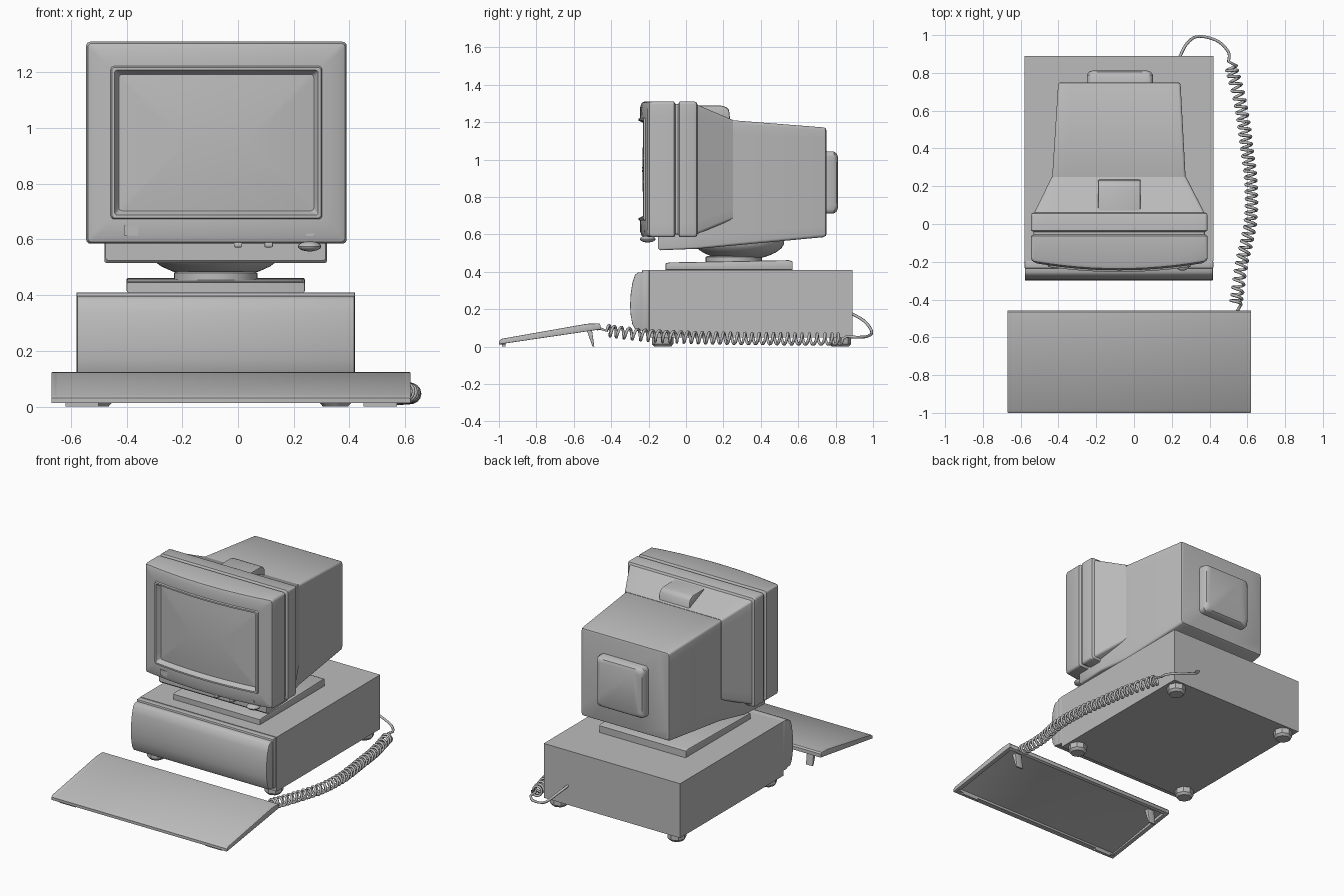
import bpy, bmesh
from math import sin, cos, pi, radians
from mathutils import Vector

cube = bpy.data.objects.get("Cube")
if cube:
    bpy.data.objects.remove(cube, do_unlink=True)

grey = bpy.data.materials.new("case_grey")
grey.use_nodes = True
grey.diffuse_color = (0.5, 0.5, 0.5, 1)
grey.node_tree.nodes["Principled BSDF"].inputs["Base Color"].default_value = (0.5, 0.5, 0.5, 1)

MID = -0.08  # the machine sits slightly right of centre


def finish(name, bm, angle=35):
    bmesh.ops.recalc_face_normals(bm, faces=bm.faces)
    mesh = bpy.data.meshes.new(name)
    bm.to_mesh(mesh)
    bm.free()
    obj = bpy.data.objects.new(name, mesh)
    bpy.context.collection.objects.link(obj)
    mesh.materials.append(grey)
    bpy.ops.object.select_all(action="DESELECT")
    obj.select_set(True)
    bpy.context.view_layer.objects.active = obj
    bpy.ops.object.shade_smooth_by_angle(angle=radians(angle))
    return obj


def box(name, x0, x1, y0, y1, z0, z1, bevel=0.0, segments=2):
    bm = bmesh.new()
    bmesh.ops.create_cube(bm, size=1)
    for v in bm.verts:
        v.co = Vector(((x0 + x1) / 2 + v.co.x * (x1 - x0),
                       (y0 + y1) / 2 + v.co.y * (y1 - y0),
                       (z0 + z1) / 2 + v.co.z * (z1 - z0)))
    if bevel:
        bmesh.ops.bevel(bm, geom=bm.edges[:], offset=bevel, segments=segments,
                        profile=0.5, affect="EDGES")
    return finish(name, bm)


def extrude_profile(name, profile, x0, x1, bevel=0.0):
    """Side outline in (y, z) swept along x."""
    bm = bmesh.new()
    face = bm.faces.new([bm.verts.new((x0, y, z)) for y, z in profile])
    new = bmesh.ops.extrude_face_region(bm, geom=[face])["geom"]
    bmesh.ops.translate(bm, vec=(x1 - x0, 0, 0),
                        verts=[g for g in new if isinstance(g, bmesh.types.BMVert)])
    if bevel:
        ends = [e for e in bm.edges if abs(e.verts[0].co.x - e.verts[1].co.x) < 1e-5]
        bmesh.ops.bevel(bm, geom=ends, offset=bevel, segments=2, profile=0.5, affect="EDGES")
    return finish(name, bm)


def lathe(name, profile, x, y, steps=40):
    bm = bmesh.new()
    rings = [[bm.verts.new((x + r * cos(2 * pi * i / steps), y + r * sin(2 * pi * i / steps), z))
              for i in range(steps)] for r, z in profile]
    bridge(bm, rings)
    return finish(name, bm)


def bridge(bm, rings):
    for a, b in zip(rings, rings[1:]):
        for i in range(len(a)):
            j = (i + 1) % len(a)
            bm.faces.new((a[i], a[j], b[j], b[i]))
    bm.faces.new(rings[0])
    bm.faces.new(rings[-1])


def rounded_rect(x0, x1, z0, z1, r, per_side=12, per_corner=4):
    """Rounded rectangle with evenly divided sides, as (x, z) points."""
    centres = [(x1 - r, z1 - r), (x0 + r, z1 - r), (x0 + r, z0 + r), (x1 - r, z0 + r)]
    corners = []
    for k, (cx, cz) in enumerate(centres):
        angles = [pi / 2 * (k + i / per_corner) for i in range(per_corner + 1)]
        corners.append([Vector((cx + r * cos(a), cz + r * sin(a))) for a in angles])
    points = []
    for k in range(4):
        points += corners[k]
        a, b = corners[k][-1], corners[(k + 1) % 4][0]
        points += [a.lerp(b, i / per_side) for i in range(1, per_side)]
    return points


def loft(name, sections, bend=None, angle=35):
    """Sections are (y, x0, x1, z0, z1, radius, bulge)."""
    bm = bmesh.new()
    rings = []
    for y, x0, x1, z0, z1, r, bulge in sections:
        rings.append([bm.verts.new((p.x, y - bulge * (bend(p) if bend else 0), p.y))
                      for p in rounded_rect(x0, x1, z0, z1, r)])
    bridge(bm, rings)
    return finish(name, bm, angle)


# System unit: case, front bezel, curved front panel and feet
box("case", -0.58, 0.42, -0.195, 0.89, 0.05, 0.41)
box("case_bezel", -0.58, 0.42, -0.235, -0.195, 0.08, 0.41, 0.006)
extrude_profile("case_front_panel", [(-0.23, 0.085), (-0.27, 0.09), (-0.287, 0.12), (-0.296, 0.17),
                                     (-0.299, 0.22), (-0.296, 0.28), (-0.287, 0.34), (-0.272, 0.385),
                                     (-0.255, 0.397), (-0.23, 0.397)], -0.578, 0.418, 0.004)
for x in (-0.51, 0.35):
    for y in (-0.125, 0.825):
        foot = lathe("case_foot", [(0.045, 0), (0.058, 0.015), (0.058, 0.06)], x, y, 8)

# Monitor stand
extrude_profile("stand_plate", [(-0.11, 0.41), (-0.11, 0.445), (-0.09, 0.45), (0.55, 0.462),
                                (0.57, 0.455), (0.57, 0.41)], -0.4, 0.24, 0.006)
lathe("stand_disc", [(0.15, 0.45), (0.15, 0.48), (0.14, 0.485)], MID, 0.255)
lathe("stand_bowl", [(0.12, 0.475), (0.155, 0.485), (0.195, 0.503), (0.225, 0.525), (0.24, 0.55),
                     (0.24, 0.57)], MID, 0.285)

# Monitor rear body, with the tray under the bezel
loft("monitor_body", [(-0.15, -0.475, 0.315, 0.525, 1.15, 0.01, 0),
                      (-0.14, -0.48, 0.32, 0.515, 1.15, 0.01, 0),
                      (0.06, -0.48, 0.32, 0.523, 1.15, 0.012, 0),
                      (0.25, -0.433, 0.273, 0.54, 1.21, 0.015, 0),
                      (0.735, -0.402, 0.247, 0.585, 1.172, 0.015, 0),
                      (0.747, -0.397, 0.242, 0.592, 1.167, 0.015, 0),
                      (0.75, -0.387, 0.232, 0.6, 1.157, 0.015, 0)])
loft("rear_bulge", [(0.74, -0.25, 0.1, 0.71, 1.045, 0.025, 0), (0.79, -0.25, 0.1, 0.712, 1.043, 0.025, 0),
                    (0.805, -0.24, 0.09, 0.722, 1.033, 0.025, 0), (0.812, -0.22, 0.07, 0.74, 1.015, 0.02, 0)])
extrude_profile("top_grip", [(0.05, 1.2), (0.05, 1.288), (0.19, 1.288), (0.215, 1.28), (0.23, 1.265),
                             (0.238, 1.2)], -0.19, 0.035, 0.008)


# Monitor front shell: flare, groove, bowed bezel, screen lip and glass
def inset(y, d, r, bulge):
    return (y, -0.545 + d, 0.39 - d, 0.585 + d, 1.31 - d, r, bulge)


BOW = 0.042
shell = [(0.25, -0.435, 0.275, 0.68, 1.212, 0.015, 0),
         inset(0.062, 0.018, 0.015, 0), inset(0.056, 0.004, 0.015, 0), inset(0.046, 0, 0.015, 0),
         inset(-0.034, 0, 0.015, 0), inset(-0.042, 0.014, 0.012, 0), inset(-0.056, 0.014, 0.012, 0),
         inset(-0.064, 0, 0.015, 0), inset(-0.18, 0, 0.015, BOW), inset(-0.194, 0.006, 0.014, BOW),
         inset(-0.203, 0.03, 0.012, BOW), inset(-0.203, 0.088, 0.012, BOW),
         inset(-0.212, 0.092, 0.012, BOW), inset(-0.212, 0.102, 0.01, BOW),
         inset(-0.185, 0.114, 0.01, BOW), inset(-0.18, 0.118, 0.01, BOW)]
shell += [inset(-0.18 - 0.012 * (1 - (1 - t) ** 2), 0.118 + 0.24 * t, 0.01 * (1 - t) + 0.002, BOW)
          for t in (0.2, 0.4, 0.6, 0.8, 1)]
loft("monitor_front", shell, lambda p: 1 - ((p.x - MID) / 0.467) ** 2, 25)

# Bezel badge plate, indicator and controls
box("badge_plate", -0.41, -0.3, -0.23, -0.223, 0.615, 0.65)
box("power_light", 0.245, 0.275, -0.225, -0.215, 0.612, 0.622)
for x in (0.0, 0.11):
    box("control_tab", x - 0.015, x + 0.015, -0.23, -0.17, 0.572, 0.59, 0.004)
bm = bmesh.new()
bmesh.ops.create_uvsphere(bm, u_segments=20, v_segments=10, radius=1)
for v in bm.verts:
    v.co = Vector((0.257 + 0.042 * v.co.x, -0.205 + 0.042 * v.co.y, 0.575 + 0.018 * v.co.z))
finish("power_button", bm)

# Keyboard wedge with a shallow pan under it and folding legs
extrude_profile("keyboard", [(-1.0, 0.012), (-1.0, 0.03), (-0.985, 0.042), (-0.53, 0.122), (-0.465, 0.124),
                             (-0.457, 0.115), (-0.457, 0.092), (-0.475, 0.086), (-0.475, 0.105),
                             (-0.53, 0.1), (-0.965, 0.026), (-0.965, 0.012)], -0.655, 0.605, 0.003)
for x0, x1 in ((-0.67, -0.64), (0.59, 0.62)):
    extrude_profile("keyboard_side", [(-1.0, 0.012), (-1.0, 0.03), (-0.985, 0.042), (-0.53, 0.122),
                                      (-0.465, 0.124), (-0.457, 0.115), (-0.457, 0.092)], x0, x1, 0.004)
for x in (-0.56, 0.51):
    extrude_profile("keyboard_leg", [(-0.535, 0.1), (-0.5, 0.0), (-0.49, 0.0), (-0.505, 0.105)],
                    x - 0.025, x + 0.025, 0.003)
    box("keyboard_pad", x - 0.06, x + 0.06, -0.985, -0.965, 0.0, 0.02)


# Coiled cord: straight lead, coil, then a loop into the back of the case
def path_at(points, t):
    s = min(t * (len(points) - 1), len(points) - 1.0001)
    i = int(s)
    p0, p1, p2, p3 = (Vector(points[max(0, min(len(points) - 1, i + k))]) for k in (-1, 0, 1, 2))
    f = s - i
    return 0.5 * (2 * p1 + (p2 - p0) * f + (2 * p0 - 5 * p1 + 4 * p2 - p3) * f * f
                  + (3 * p1 - p0 - 3 * p2 + p3) * f ** 3)


axis = [(0.54, -0.42, 0.085), (0.57, -0.21, 0.06), (0.615, 0, 0.05), (0.62, 0.21, 0.045),
        (0.595, 0.42, 0.043), (0.565, 0.63, 0.041), (0.515, 0.83, 0.041)]
tail = [(0.5, 0.86, 0.055), (0.5, 0.91, 0.05), (0.44, 0.97, 0.055), (0.34, 0.993, 0.08),
        (0.28, 0.955, 0.135), (0.24, 0.88, 0.18)]
TURNS, STEPS = 33, 14
cord = [Vector((0.54, -0.47, 0.1))]
for i in range(TURNS * STEPS + 1):
    t = i / (TURNS * STEPS)
    a = 2 * pi * i / STEPS
    along = (path_at(axis, min(t + 0.01, 1)) - path_at(axis, max(t - 0.01, 0))).normalized()
    side = along.cross(Vector((0, 0, 1))).normalized()
    cord.append(path_at(axis, t) + 0.029 * (side * cos(a) + side.cross(along) * sin(a)))
cord += [path_at(tail, i / 24) for i in range(25)]

curve = bpy.data.curves.new("coiled_cord", "CURVE")
curve.dimensions = "3D"
curve.bevel_depth = 0.008
curve.bevel_resolution = 1
curve.use_fill_caps = True
spline = curve.splines.new("POLY")
spline.points.add(len(cord) - 1)
for point, co in zip(spline.points, cord):
    point.co = (*co, 1)
spline.use_smooth = True
curve.materials.append(grey)
bpy.context.collection.objects.link(bpy.data.objects.new("coiled_cord", curve))
